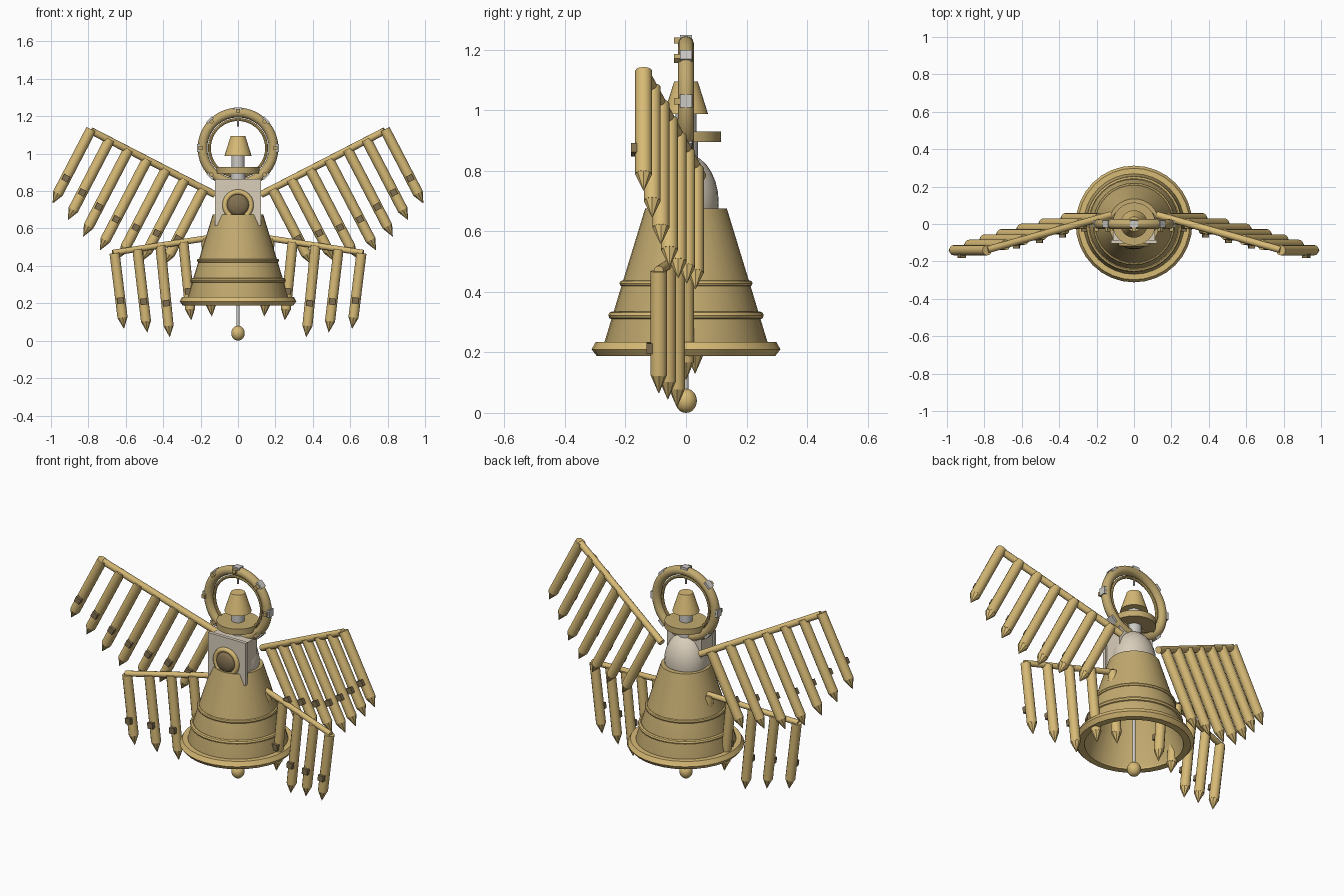
import bpy, bmesh, math
from mathutils import Vector, Matrix

if "Cube" in bpy.data.objects:
    bpy.data.objects.remove(bpy.data.objects["Cube"])


def mat(name, c):
    m = bpy.data.materials.new(name)
    m.diffuse_color = (*c, 1)
    m.use_nodes = True
    m.node_tree.nodes["Principled BSDF"].inputs["Base Color"].default_value = m.diffuse_color
    return m


GOLD = mat("bright_brass", (0.68, 0.49, 0.18))
BRASS = mat("aged_brass", (0.54, 0.40, 0.16))
CREAM = mat("cream_enamel", (0.70, 0.62, 0.50))
STEEL = mat("pale_steel", (0.60, 0.59, 0.56))
DARK = mat("dark_bronze", (0.22, 0.16, 0.08))


def finish(bm, name, m, angle=40):
    me = bpy.data.meshes.new(name)
    bmesh.ops.recalc_face_normals(bm, faces=bm.faces)
    bm.to_mesh(me)
    bm.free()
    ob = bpy.data.objects.new(name, me)
    bpy.context.collection.objects.link(ob)
    me.materials.append(m)
    bpy.ops.object.select_all(action='DESELECT')
    ob.select_set(True)
    bpy.context.view_layer.objects.active = ob
    bpy.ops.object.shade_smooth_by_angle(angle=math.radians(angle))
    return ob


def add_cone(bm, a, b, r1, r2, n=12):
    a, b = Vector(a), Vector(b)
    d = b - a
    M = Matrix.Translation((a + b) / 2) @ d.to_track_quat('Z', 'Y').to_matrix().to_4x4()
    bmesh.ops.create_cone(bm, cap_ends=True, segments=n, radius1=r1, radius2=r2,
                          depth=d.length, matrix=M)


def add_box(bm, c, size, rot=None):
    M = Matrix.Translation(c) @ (rot or Matrix()) @ Matrix.Diagonal((*size, 1))
    bmesh.ops.create_cube(bm, size=1, matrix=M)


def rod(name, a, b, r, m, n=12, r2=None):
    bm = bmesh.new()
    add_cone(bm, a, b, r, r if r2 is None else r2, n)
    return finish(bm, name, m)


def box(name, c, size, m):
    bm = bmesh.new()
    add_box(bm, c, size)
    return finish(bm, name, m)


def lathe(name, prof, m, n=32, M=Matrix(), closed=False):
    """Spin a (radius, height) profile round z, then place it with M."""
    bm = bmesh.new()
    rings = []
    for r, z in prof:
        if r < 1e-5:
            rings.append([bm.verts.new((0, 0, z))] * n)
        else:
            rings.append([bm.verts.new((r * math.cos(2 * math.pi * k / n),
                                        r * math.sin(2 * math.pi * k / n), z)) for k in range(n)])
    pairs = list(zip(rings, rings[1:])) + ([(rings[-1], rings[0])] if closed else [])
    for A, B in pairs:
        for k in range(n):
            q = dict.fromkeys([A[k], A[(k + 1) % n], B[(k + 1) % n], B[k]])
            bm.faces.new(list(q))
    bm.transform(M)
    return finish(bm, name, m)


def ring(name, R, r, m, M, n=32, k=10):
    prof = [(R + r * math.cos(2 * math.pi * i / k), r * math.sin(2 * math.pi * i / k)) for i in range(k)]
    return lathe(name, prof, m, n, M, closed=True)


def ball(name, c, radii, m):
    bm = bmesh.new()
    bmesh.ops.create_uvsphere(bm, u_segments=24, v_segments=14, radius=1,
                              matrix=Matrix.Translation(c) @ Matrix.Diagonal((*radii, 1)))
    return finish(bm, name, m)


T = Matrix.Translation
FRONT = Matrix.Rotation(math.radians(90), 4, 'X')   # local +z looks towards -y

# Large bell body, hollow below, with rim and bands
lathe("bell_body", [(0, 0.675), (0.135, 0.675), (0.21, 0.43), (0.272, 0.225), (0.272, 0.195),
                    (0.258, 0.195), (0.255, 0.23), (0.19, 0.43), (0.12, 0.655), (0, 0.655)], BRASS)
lathe("bell_rim", [(0.258, 0.235), (0.298, 0.235), (0.312, 0.21), (0.295, 0.188), (0.258, 0.188)],
      GOLD, closed=True)
ring("bell_band_upper", 0.21, 0.010, GOLD, T((0, 0, 0.428)), k=8)
ring("bell_band_lower", 0.244, 0.013, GOLD, T((0, 0, 0.322)), k=8)

# Clapper
rod("clapper_rod", (0, 0, 0.05), (0, 0, 0.66), 0.008, STEEL)
ball("clapper_ball", (0, 0, 0.04), (0.036, 0.036, 0.04), GOLD)

# Shoulder dome and chest box with its round medallion
ball("shoulder_dome", (0, 0, 0.695), (0.12, 0.108, 0.16), CREAM)
box("chest_box", (0, -0.04, 0.74), (0.225, 0.115, 0.23), CREAM)
box("chest_plate", (0, -0.095, 0.74), (0.245, 0.02, 0.25), CREAM)
ring("medallion_ring", 0.07, 0.014, GOLD, T((0, -0.108, 0.725)) @ FRONT)
lathe("medallion_cup", [(0.062, 0.0), (0.056, 0.016), (0.04, 0.026), (0, 0.032)], DARK, 24,
      T((0, -0.104, 0.725)) @ FRONT)

# Head: collar disc, neck and small bell
rod("collar_disc", (0, 0, 0.895), (0, 0, 0.93), 0.115, BRASS, 32)
rod("collar_post", (0, 0, 0.82), (0, 0, 0.90), 0.04, STEEL, 16)
rod("neck", (0, 0, 0.93), (0, 0, 1.0), 0.035, STEEL, 20)
rod("head_bell", (0, 0, 0.987), (0, 0, 1.095), 0.073, GOLD, 28, 0.039)
rod("hanger_rod", (0, 0, 1.145), (0, 0, 1.19), 0.006, STEEL, 8)

# Halo ring with clips
HZ = 1.03
HM = T((0, 0, HZ)) @ FRONT
ring("halo", 0.19, 0.026, BRASS, HM, 36, 12)
ring("halo_inner_ring", 0.153, 0.008, GOLD, HM, 36, 8)
bm, pins = bmesh.new(), bmesh.new()
for i in range(8):
    a = math.radians(45 * i)
    R = Matrix.Rotation(-a, 4, 'Y')
    add_box(bm, (0.207 * math.cos(a), 0, HZ + 0.207 * math.sin(a)), (0.022, 0.04, 0.042), R)
    add_box(pins, (0.2 * math.cos(a), -0.028, HZ + 0.2 * math.sin(a)), (0.02, 0.022, 0.022), R)
finish(bm, "halo_clips", STEEL)
finish(pins, "halo_pins", BRASS)


# Wings: a spar, pointed tube feathers hanging from it, and a tag on each feather
def wing(side, label, spar, sr, feathers, fr, tag_at):
    def flip(p):
        return Vector((p[0] * side, p[1], p[2]))
    rod(label + "_spar", flip(spar[0]), flip(spar[1]), sr, GOLD)
    tubes, tags = bmesh.new(), bmesh.new()
    for top, tip in feathers:
        a, b = flip(top), flip(tip)
        d = (b - a).normalized()
        s = b - d * 0.06
        add_cone(tubes, a, s, fr, fr)
        add_cone(tubes, s, b, fr, 0.001, 8)
        tilt = Matrix.Rotation(math.atan2(-d.x, -d.z), 4, 'Y')
        add_box(tags, a.lerp(b, tag_at) + Vector((0, -fr - 0.002, 0)), (0.034, 0.024, 0.034), tilt)
    finish(tubes, label + "_feathers", GOLD)
    finish(tags, label + "_tags", DARK)


drops = [0.395, 0.43, 0.465, 0.485, 0.47, 0.435, 0.40]
upper = []
for i, h in enumerate(drops):
    x, y, z = 0.785 - 0.1 * i, -0.14 + 0.0285 * i, 1.13 - 0.0535 * i
    upper.append(((x, y, z), (x + 0.52 * h, y, z - h)))

tips = [(0.61, 0.065), (0.485, 0.045), (0.365, 0.02), (0.25, 0.11), (0.14, 0.13)]
lower = []
for i, (tx, tz) in enumerate(tips):
    y = -0.09 + 0.03 * i
    lower.append(((0.66 - 0.1225 * i, y, 0.468 + 0.02 * i), (tx, y, tz)))

for side, name in ((-1, "right"), (1, "left")):
    wing(side, name + "_upper_wing", ((0.125, 0.048, 0.782), (0.785, -0.138, 1.122)), 0.019,
         upper, 0.028, 0.66)
    wing(side, name + "_lower_wing", ((0.12, 0.04, 0.555), (0.67, -0.09, 0.47)), 0.016,
         lower, 0.027, 0.63)
